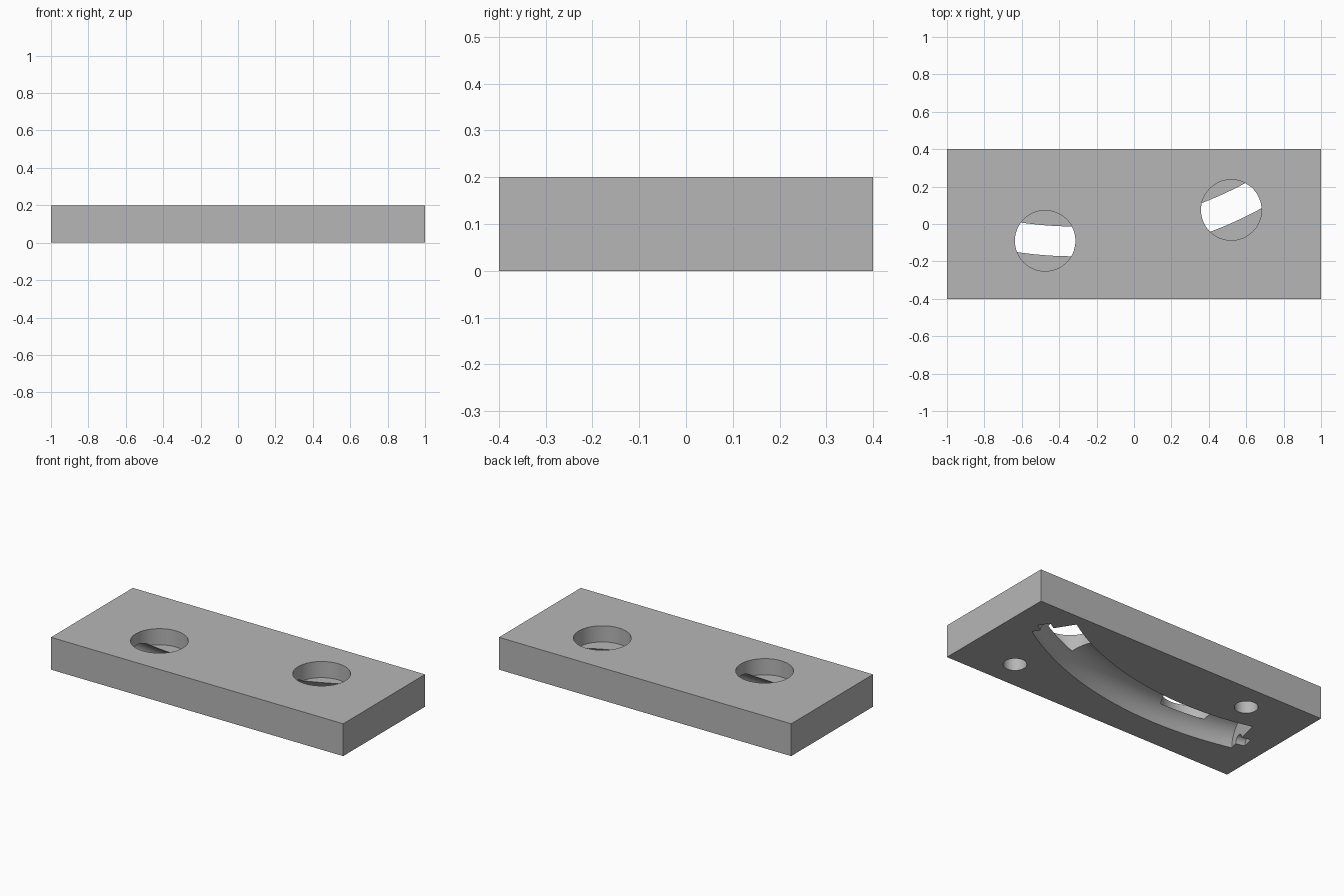
import bpy, bmesh, math
from mathutils import Vector, Matrix

default = bpy.data.objects.get("Cube")
if default:
    bpy.data.objects.remove(default, do_unlink=True)

grey = bpy.data.materials.new("plain_grey")
grey.use_nodes = True
grey.diffuse_color = (0.47, 0.47, 0.47, 1)
grey.node_tree.nodes["Principled BSDF"].inputs["Base Color"].default_value = (0.47, 0.47, 0.47, 1)


def make_object(name, bm):
    bmesh.ops.recalc_face_normals(bm, faces=bm.faces)
    mesh = bpy.data.meshes.new(name)
    bm.to_mesh(mesh)
    bm.free()
    mesh.materials.append(grey)
    obj = bpy.data.objects.new(name, mesh)
    bpy.context.collection.objects.link(obj)
    return obj


def cylinder(name, radius, depth, matrix, sides=64):
    bm = bmesh.new()
    bmesh.ops.create_cone(bm, cap_ends=True, segments=sides, radius1=radius,
                          radius2=radius, depth=depth, matrix=matrix)
    return make_object(name, bm)


# Curved channel path: an arc about a far centre, angle measured from -y
CENTRE = Vector((-0.32, 1.907, 0))
ARC = 2.0
START, END = math.radians(-13.9), math.radians(32.5)


def arc_point(angle, radius, z=0):
    return CENTRE + Vector((math.sin(angle) * radius, -math.cos(angle) * radius, z))


def swept_channel(name, radius, steps=64, sides=64):
    bm = bmesh.new()
    rings = []
    for i in range(steps + 1):
        a = START + (END - START) * i / steps
        turns = [2 * math.pi * k / sides for k in range(sides)]
        rings.append([bm.verts.new(arc_point(a, ARC + radius * math.cos(t), radius * math.sin(t)))
                      for t in turns])
    for r0, r1 in zip(rings, rings[1:]):
        for k in range(sides):
            n = (k + 1) % sides
            bm.faces.new((r0[k], r0[n], r1[n], r1[k]))
    bm.faces.new(rings[0])
    bm.faces.new(rings[-1])
    return make_object(name, bm)


# Rectangular plate
bm = bmesh.new()
bmesh.ops.create_cube(bm, size=1, matrix=Matrix.Translation((0, 0, 0.1)) @ Matrix.Diagonal((2, 0.8, 0.2, 1)))
plate = make_object("mounting_plate", bm)

cutters = [swept_channel("channel_cutter", 0.128)]

# Wide recesses in the top, down to half height
for x, y in ((-0.475, -0.09), (0.52, 0.075)):
    cutters.append(cylinder("recess_cutter", 0.162, 0.2, Matrix.Translation((x, y, 0.2))))

# Small blind holes in the underside
for x, y in ((0.663, -0.223), (-0.606, 0.232)):
    cutters.append(cylinder("pin_hole_cutter", 0.065, 0.2, Matrix.Translation((x, y, 0))))

# Short round notches past both channel ends
for angle in (START, END):
    turn = Matrix.Rotation(angle, 4, 'Z') @ Matrix.Rotation(math.pi / 2, 4, 'Y')
    cutters.append(cylinder("notch_cutter", 0.037, 0.11,
                            Matrix.Translation(arc_point(angle, ARC + 0.041)) @ turn, 32))

# Cut the plate and bake the result
for cutter in cutters:
    mod = plate.modifiers.new(cutter.name, 'BOOLEAN')
    mod.operation = 'DIFFERENCE'
    mod.solver = 'EXACT'
    mod.object = cutter
bpy.context.view_layer.update()
cut_mesh = bpy.data.meshes.new_from_object(plate.evaluated_get(bpy.context.evaluated_depsgraph_get()))
plate.modifiers.clear()
plate.data = cut_mesh
for cutter in cutters:
    bpy.data.objects.remove(cutter, do_unlink=True)

# Smooth round walls with sharp rims
bpy.ops.object.select_all(action='DESELECT')
plate.select_set(True)
bpy.context.view_layer.objects.active = plate
bpy.ops.object.shade_smooth_by_angle(angle=math.radians(30))
